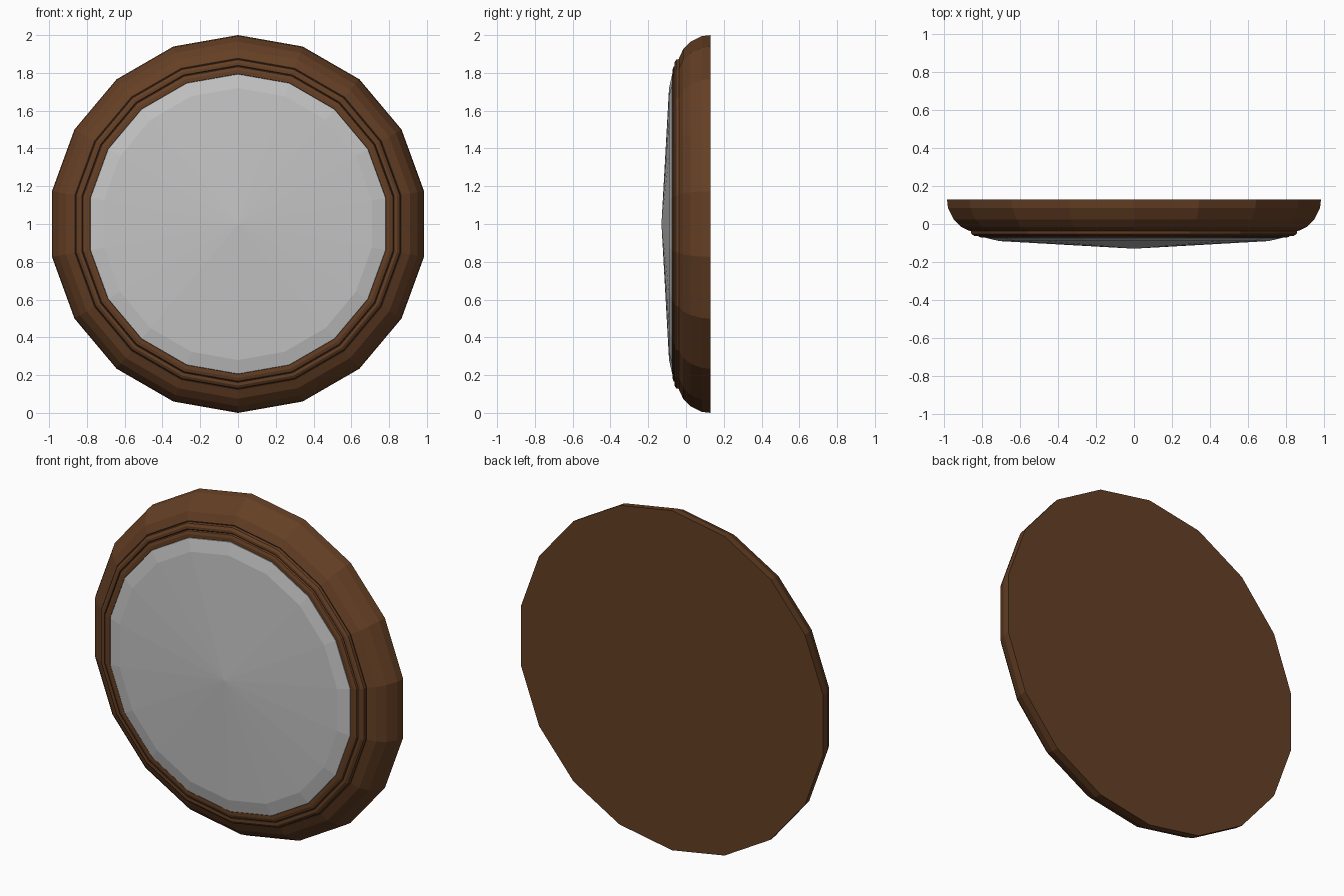
import bpy, bmesh, math

if "Cube" in bpy.data.objects:
    bpy.data.objects.remove(bpy.data.objects["Cube"])

SIDES = 18


def material(name, rgb):
    m = bpy.data.materials.new(name)
    m.diffuse_color = (*rgb, 1)
    m.use_nodes = True
    m.node_tree.nodes["Principled BSDF"].inputs["Base Color"].default_value = m.diffuse_color
    return m


def lathe(name, profile, mats, band_mats=None):
    """Revolve (radius, y) points about the y axis through z = 1; radius 0 makes a pole."""
    bm = bmesh.new()
    rings = []
    for r, y in profile:
        if r == 0:
            rings.append([bm.verts.new((0, y, 1))] * SIDES)
        else:
            rings.append([bm.verts.new((r * math.sin(a), y, 1 + r * math.cos(a)))
                          for a in (math.tau * i / SIDES for i in range(SIDES))])
    for k, (a, b) in enumerate(zip(rings, rings[1:])):
        for i in range(SIDES):
            j = (i + 1) % SIDES
            quad = list(dict.fromkeys((a[i], a[j], b[j], b[i])))
            f = bm.faces.new(quad)
            f.material_index = (band_mats or {}).get(k, 0)
    bmesh.ops.recalc_face_normals(bm, faces=bm.faces)
    me = bpy.data.meshes.new(name)
    bm.to_mesh(me)
    bm.free()
    for m in mats:
        me.materials.append(m)
    ob = bpy.data.objects.new(name, me)
    bpy.context.collection.objects.link(ob)
    return ob


wood = material("brown wood", (0.13, 0.05, 0.018))
groove = material("dark groove", (0.03, 0.013, 0.006))
glass = material("pale grey glass", (0.55, 0.55, 0.55))

# Wooden frame: flat back, rounded outer rim, two stepped beads at the inner edge
lathe("frame", [
    (0, 0.13), (1.0, 0.13), (0.995, 0.085), (0.965, 0.025), (0.925, -0.015), (0.88, -0.036),
    (0.873, -0.036), (0.87, -0.052), (0.855, -0.062), (0.842, -0.062),
    (0.836, -0.058), (0.832, -0.066), (0.815, -0.072), (0.795, -0.072), (0.79, -0.05), (0, -0.05),
], [wood, groove], {5: 1, 9: 1})

# Domed face with a bevelled edge
lathe("face_plate", [(0, -0.05), (0.795, -0.05), (0.793, -0.073), (0.72, -0.09), (0, -0.13)], [glass])
